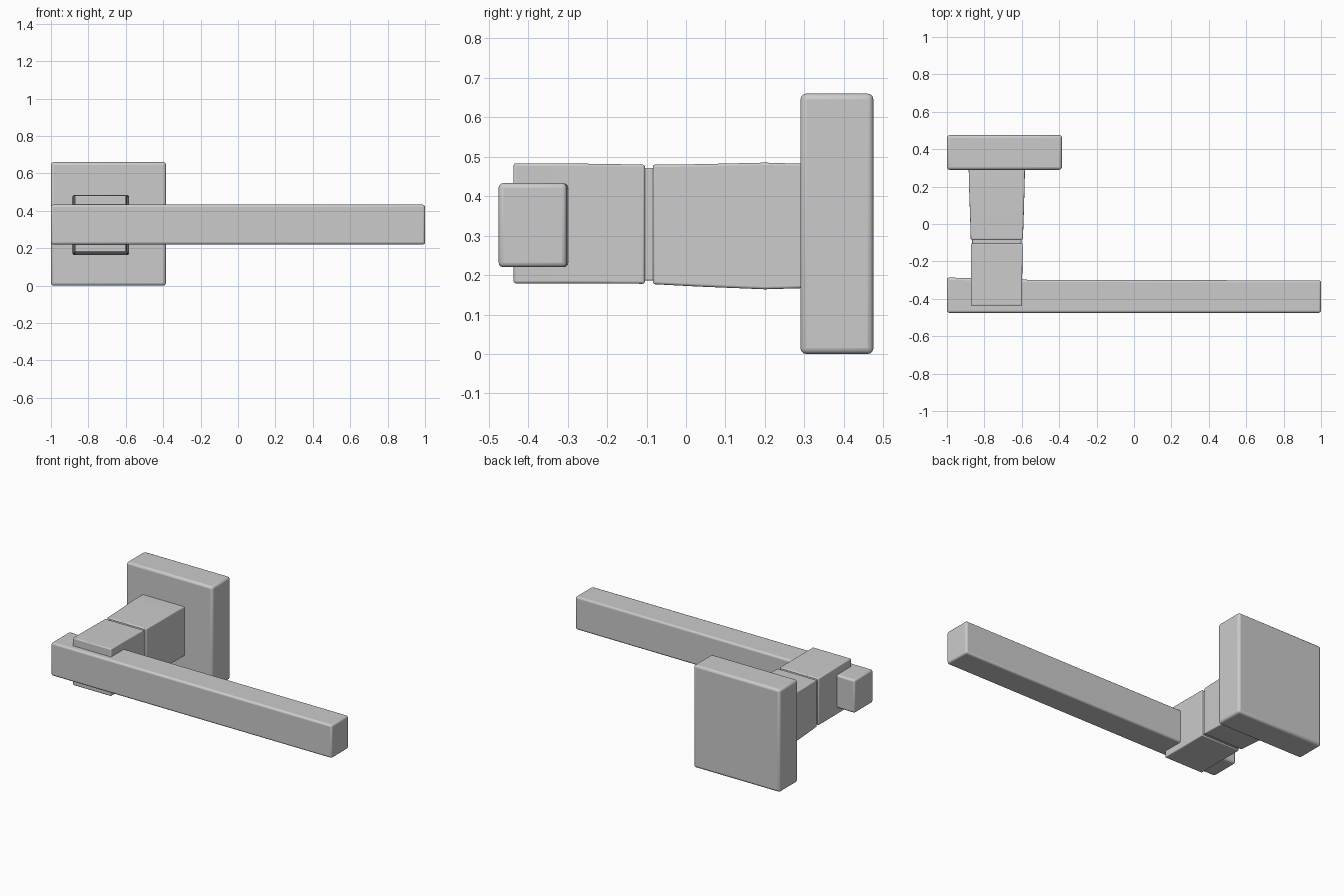
import bpy
import bmesh

cube = bpy.data.objects.get("Cube")
if cube:
    bpy.data.objects.remove(cube, do_unlink=True)

# Satin metal
metal = bpy.data.materials.new("satin_grey_metal")
metal.use_nodes = True
GREY = (0.6, 0.6, 0.6, 1)
metal.diffuse_color = GREY
metal.node_tree.nodes["Principled BSDF"].inputs["Base Color"].default_value = GREY


def loft(name, axis, sections, bevel):
    """Join rectangular sections (position, u0, u1, z0, z1) along x or y."""
    bm = bmesh.new()
    rings = []
    for p, u0, u1, z0, z1 in sections:
        corners = [(u0, z0), (u1, z0), (u1, z1), (u0, z1)]
        rings.append([bm.verts.new((p, u, z) if axis == "x" else (u, p, z))
                      for u, z in corners])
    for a, b in zip(rings, rings[1:]):
        for i in range(4):
            j = (i + 1) % 4
            bm.faces.new((a[i], a[j], b[j], b[i]))
    bm.faces.new(rings[0])
    bm.faces.new(rings[-1])
    bmesh.ops.recalc_face_normals(bm, faces=bm.faces)
    mesh = bpy.data.meshes.new(name)
    bm.to_mesh(mesh)
    bm.free()
    mesh.materials.append(metal)
    obj = bpy.data.objects.new(name, mesh)
    bpy.context.collection.objects.link(obj)
    mod = obj.modifiers.new("rounded_edges", "BEVEL")
    mod.width = bevel
    mod.segments = 3
    mod.limit_method = "ANGLE"
    mod.angle_limit = 0.7
    bpy.ops.object.select_all(action="DESELECT")
    obj.select_set(True)
    bpy.context.view_layer.objects.active = obj
    bpy.ops.object.shade_smooth_by_angle(angle=0.6)
    return obj


# Square wall plate
loft("wall_plate", "y", [(0.29, -1, -0.385, 0, 0.66),
                         (0.475, -1, -0.385, 0, 0.66)], 0.015)

# Lever bar, slightly deeper at the neck end
loft("lever_bar", "x", [(-1, -0.475, -0.286, 0.22, 0.433),
                        (-0.6, -0.475, -0.298, 0.22, 0.433),
                        (1, -0.475, -0.302, 0.22, 0.433)], 0.012)

# Neck with a narrow groove between its front and rear halves
loft("neck_front", "y", [(-0.437, -0.872, -0.598, 0.179, 0.483),
                         (-0.3, -0.872, -0.598, 0.179, 0.483),
                         (-0.104, -0.872, -0.595, 0.178, 0.480)], 0.006)
loft("neck_groove", "y", [(-0.11, -0.865, -0.602, 0.186, 0.472),
                          (-0.075, -0.865, -0.602, 0.186, 0.472)], 0.004)
loft("neck_rear", "y", [(-0.084, -0.873, -0.594, 0.177, 0.480),
                        (0.03, -0.876, -0.59, 0.171, 0.481),
                        (0.2, -0.882, -0.585, 0.164, 0.485),
                        (0.3, -0.884, -0.583, 0.167, 0.482)], 0.006)
